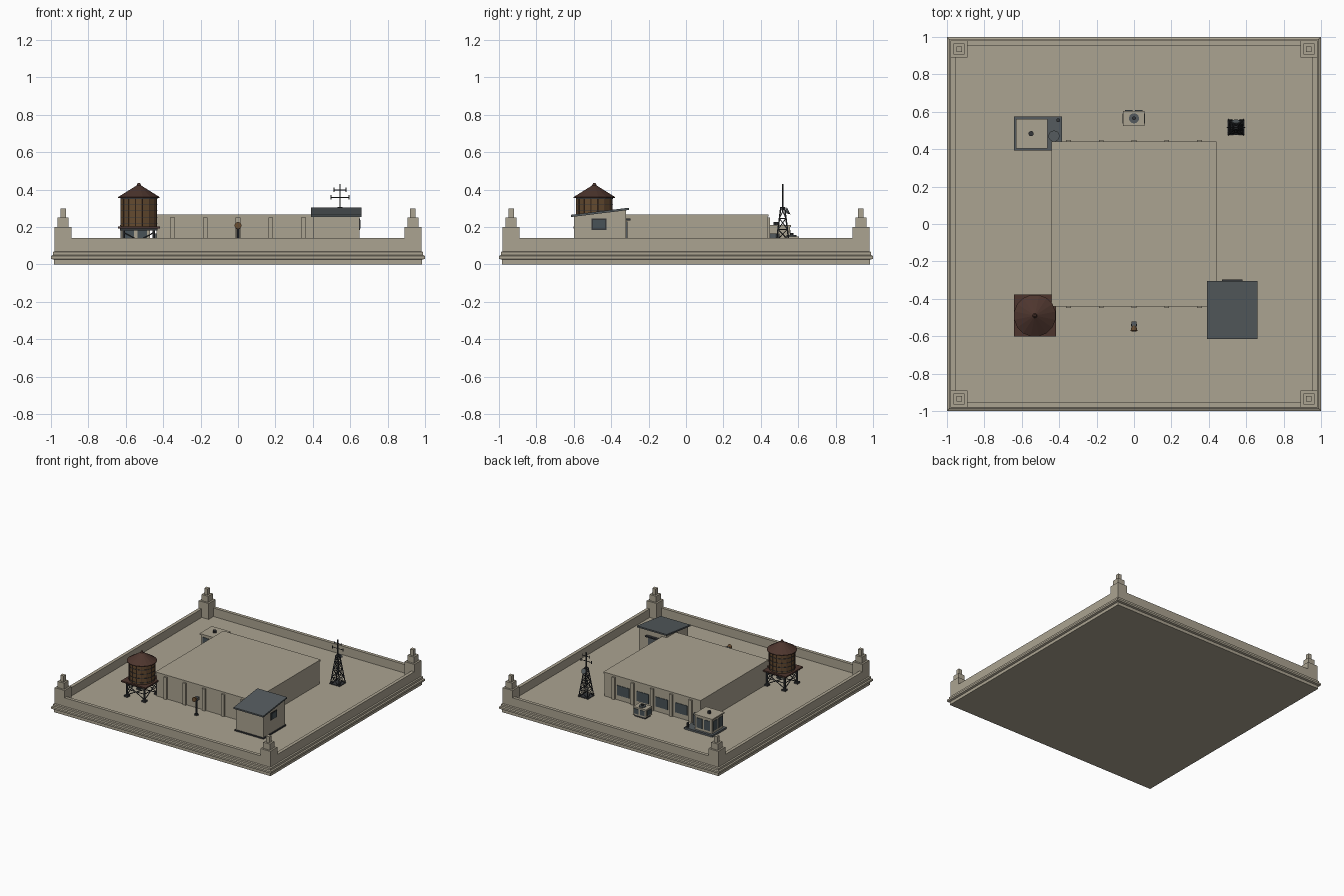
import bpy, bmesh, math
from mathutils import Vector

default = bpy.data.objects.get("Cube")
if default:
    bpy.data.objects.remove(default, do_unlink=True)


def material(name, r, g, b):
    mat = bpy.data.materials.new(name)
    mat.use_nodes = True
    mat.diffuse_color = (r, g, b, 1)
    mat.node_tree.nodes["Principled BSDF"].inputs["Base Color"].default_value = (r, g, b, 1)
    return mat


STONE = material("warm stone", .41, .37, .285)
SLATE = material("slate grey", .09, .105, .112)
GLASS = material("dark glass", .065, .085, .095)
IRON = material("dark iron", .035, .038, .042)
ROOF = material("brown shingle", .075, .036, .027)
WOOD = material("tank wood", .13, .07, .03)

FLOOR = .07


def finish(name, bm, mat):
    bmesh.ops.remove_doubles(bm, verts=bm.verts[:], dist=1e-5)
    bmesh.ops.recalc_face_normals(bm, faces=bm.faces[:])
    mesh = bpy.data.meshes.new(name)
    bm.to_mesh(mesh)
    bm.free()
    mesh.materials.append(mat)
    obj = bpy.data.objects.new(name, mesh)
    bpy.context.collection.objects.link(obj)
    return obj


def prism(name, outline, x0, x1, mat):
    """Extrude a (y, z) outline along x."""
    bm = bmesh.new()
    face = bm.faces.new([bm.verts.new((x0, y, z)) for y, z in outline])
    geo = bmesh.ops.extrude_face_region(bm, geom=[face])["geom"]
    moved = [v for v in geo if isinstance(v, bmesh.types.BMVert)]
    bmesh.ops.translate(bm, verts=moved, vec=(x1 - x0, 0, 0))
    return finish(name, bm, mat)


def box(name, x, y, z, mat):
    """Box from three (low, high) ranges."""
    return prism(name, [(y[0], z[0]), (y[1], z[0]), (y[1], z[1]), (y[0], z[1])], x[0], x[1], mat)


def lathe(name, profile, sides, mat, x=0, y=0):
    """Revolve an (r, z) profile; four sides give squares of half width r."""
    grow = math.sqrt(2) if sides == 4 else 1
    bm = bmesh.new()
    rings = []
    for r, z in profile:
        rings.append([bm.verts.new((x + r * grow * math.cos(a), y + r * grow * math.sin(a), z))
                      for a in [math.tau * (i + .5) / sides for i in range(sides)]])
    for low, high in zip(rings, rings[1:]):
        for i in range(sides):
            j = (i + 1) % sides
            bm.faces.new((low[i], low[j], high[j], high[i]))
    return finish(name, bm, mat)


def drum(name, r, z0, z1, mat, x, y, sides=16):
    return lathe(name, [(0, z0), (r, z0), (r, z1), (0, z1)], sides, mat, x, y)


def rod(name, a, b, r, mat, r2=None, sides=6):
    a, b = Vector(a), Vector(b)
    bm = bmesh.new()
    bmesh.ops.create_cone(bm, cap_ends=True, segments=sides, radius1=r,
                          radius2=r if r2 is None else r2, depth=(b - a).length)
    turn = (b - a).to_track_quat("Z", "Y").to_matrix().to_4x4()
    turn.translation = (a + b) / 2
    bm.transform(turn)
    return finish(name, bm, mat)


SIGNS = [(-1, -1), (1, -1), (1, 1), (-1, 1)]

# Roof tray with moulded edge and parapet
lathe("roof_tray", [(0, 0), (.985, 0), (.985, .025), (1, .03), (1, .045), (.99, .05),
                    (.99, .066), (.98, FLOOR), (.98, .14), (.953, .14),
                    (.953, FLOOR), (0, FLOOR)], 4, STONE)

# Stepped corner posts
for sx, sy in SIGNS:
    lathe("corner_post", [(0, FLOOR), (.045, FLOOR), (.045, .2), (.03, .2), (.03, .25),
                          (.015, .25), (.015, .3), (0, .3)], 4, STONE, sx * .935, sy * .935)

# Main block with coping, pilasters and rear windows
box("main_block", (-.437, .437), (-.437, .437), (FLOOR, .255), STONE)
box("main_coping", (-.442, .442), (-.442, .442), (.255, .268), STONE)
for i in range(-2, 3):
    x = i * .175
    for side in (-1, 1):
        y0, y1 = sorted((side * .435, side * .45))
        box("pilaster", (x - .013, x + .013), (y0, y1), (FLOOR, .25), STONE)
for i in range(4):
    x = (i - 1.5) * .175
    box("rear_window", (x - .055, x + .055), (.435, .441), (.11, .19), GLASS)

# Stair hut with sloping roof
box("hut_base", (.393, .657), (-.607, -.313), (FLOOR, .08), IRON)
prism("hut_body", [(-.6, FLOOR), (-.32, FLOOR), (-.32, .292), (-.6, .256)], .4, .65, STONE)
prism("hut_roof", [(-.615, .253), (-.305, .291), (-.305, .303), (-.615, .265)], .39, .66, SLATE)
box("hut_window_frame", (.648, .653), (-.505, -.425), (.185, .245), IRON)
box("hut_window", (.65, .656), (-.498, -.432), (.192, .238), GLASS)
box("hut_door", (.485, .565), (-.322, -.314), (FLOOR, .23), SLATE)
box("hut_door_canopy", (.47, .58), (-.32, -.298), (.235, .245), IRON)

# Water tower: platform, braced legs, tank with hoops, conical roof
TX, TY = -.53, -.49
box("tower_platform", (TX - .112, TX + .112), (TY - .112, TY + .112), (.192, .203), ROOF)
for k in (-1, 0, 1):
    box("platform_beam", (TX - .1, TX + .1), (TY + k * .08 - .007, TY + k * .08 + .007),
        (.18, .192), IRON)
for i, (sx, sy) in enumerate(SIGNS):
    nx, ny = SIGNS[(i + 1) % 4]
    here, there = (TX + sx * .08, TY + sy * .08), (TX + nx * .08, TY + ny * .08)
    rod("tower_leg", (*here, FLOOR), (*here, .185), .008, IRON)
    lathe("tower_foot", [(0, FLOOR), (.016, FLOOR), (.016, .083), (0, .083)], 4, IRON, *here)
    rod("tower_brace", (*here, .085), (*there, .17), .0035, IRON)
    rod("tower_brace", (*there, .085), (*here, .17), .0035, IRON)
    rod("tower_rail", (*here, .13), (*there, .13), .0035, IRON)
drum("tank", .098, .203, .36, WOOD, TX, TY, 16)
for z in (.215, .25, .285, .32, .35):
    drum("tank_hoop", .101, z, z + .004, IRON, TX, TY, 16)
for i in range(16):
    a = math.tau * (i + .5) / 16
    px, py = TX + .098 * math.cos(a), TY + .098 * math.sin(a)
    rod("tank_stave", (px, py, .205), (px, py, .358), .002, ROOF, sides=4)
lathe("tank_roof", [(0, .355), (.113, .355), (.113, .36), (.012, .422), (.006, .436), (0, .436)],
      16, ROOF, TX, TY)

# Large ventilation unit on a plinth
box("unit_plinth", (-.642, -.385), (.392, .575), (FLOOR, .085), SLATE)
box("unit_body", (-.625, -.47), (.41, .555), (.085, .2), STONE)
box("unit_lid", (-.632, -.463), (.403, .562), (.2, .21), STONE)
drum("unit_vent", .014, .21, .228, IRON, -.55, .483, 10)
for x in (-.583, -.512):
    box("unit_louvre", (x - .026, x + .026), (.553, .559), (.105, .185), GLASS)
    box("unit_louvre", (x - .026, x + .026), (.406, .412), (.105, .185), GLASS)
for y in (.447, .518):
    box("unit_louvre", (-.629, -.623), (y - .026, y + .026), (.105, .185), GLASS)
drum("unit_cylinder", .03, .085, .165, SLATE, -.428, .47, 14)
drum("unit_pipe", .011, .085, .12, IRON, -.405, .555, 8)

# Small fan unit
box("fan_unit_skid", (-.05, .05), (.53, .598), (FLOOR, .085), IRON)
box("fan_unit", (-.058, .056), (.523, .605), (.085, .15), STONE)
drum("fan_ring", .027, .15, .157, SLATE, 0, .565)
drum("fan_hub", .01, .157, .168, IRON, 0, .565, 10)
for x in (-.028, .026):
    box("fan_unit_grille", (x - .02, x + .02), (.603, .609), (.097, .138), GLASS)
for x0 in (-.062, .052):
    box("fan_unit_grille", (x0, x0 + .008), (.537, .59), (.097, .138), GLASS)

# Lattice mast with cross arms and a small dish
MX, MY = .545, .517


def mast(sx, sy, t):
    half = .04 - .03 * t
    return (MX + sx * half, MY + sy * half, FLOOR + .235 * t)


box("mast_pad", (MX - .045, MX + .045), (MY - .04, MY + .04), (FLOOR, .076), IRON)
for i, (sx, sy) in enumerate(SIGNS):
    nxt = SIGNS[(i + 1) % 4]
    rod("mast_leg", mast(sx, sy, 0), mast(sx, sy, 1), .004, IRON)
    for k in range(4):
        t, u = k / 4, (k + 1) / 4
        rod("mast_ring", mast(sx, sy, u), mast(*nxt, u), .003, IRON, sides=4)
        rod("mast_brace", mast(sx, sy, t), mast(*nxt, u), .0025, IRON, sides=4)
        rod("mast_brace", mast(*nxt, t), mast(sx, sy, u), .0025, IRON, sides=4)
rod("mast_pole", (MX, MY, .28), (MX, MY, .43), .004, IRON)
for z, half in ((.358, .048), (.398, .032)):
    rod("mast_arm", (MX - half, MY, z), (MX + half, MY, z), .003, IRON)
    for side in (-1, 1):
        x = MX + side * half
        rod("mast_arm_tip", (x, MY, z - .012), (x, MY, z + .012), .0025, IRON)
rod("mast_dish", (MX, MY + .018, .28), (MX, MY + .032, .287), .008, SLATE, .022, 12)

# Viewing scope on a post
drum("scope_base", .016, FLOOR, .08, IRON, 0, -.54, 10)
drum("scope_post", .008, .08, .195, IRON, 0, -.54, 8)
box("scope_head", (-.014, .014), (-.55, -.52), (.19, .215), SLATE)
rod("scope_horn", (0, -.545, .205), (0, -.572, .208), .012, WOOD, .019, 12)
